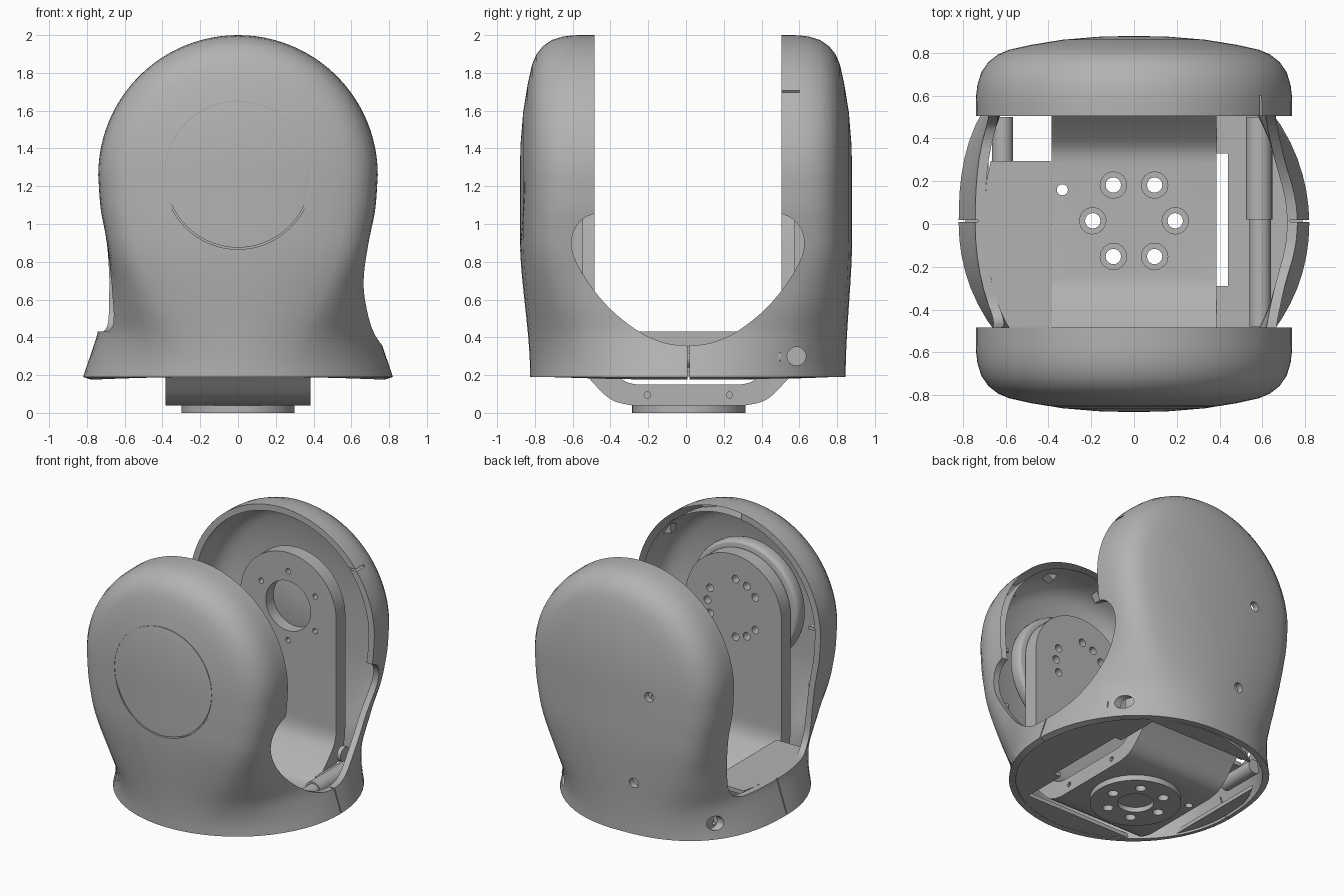
import bpy, bmesh
from math import sin, cos, pi, radians

if "Cube" in bpy.data.objects:
    bpy.data.objects.remove(bpy.data.objects["Cube"])

grey = bpy.data.materials.new("plain_grey")
grey.use_nodes = True
grey.diffuse_color = (0.45, 0.45, 0.45, 1)
grey.node_tree.nodes["Principled BSDF"].inputs["Base Color"].default_value = (0.45, 0.45, 0.45, 1)


def make(name, bm):
    bmesh.ops.recalc_face_normals(bm, faces=bm.faces)
    mesh = bpy.data.meshes.new(name)
    bm.to_mesh(mesh)
    bm.free()
    mesh.materials.append(grey)
    ob = bpy.data.objects.new(name, mesh)
    bpy.context.collection.objects.link(ob)
    return ob


def prism(name, pts, axis, a, b):
    """Extrude a 2D outline along an axis from a to b."""
    place = {"x": lambda p, t: (t, p[0], p[1]),
             "y": lambda p, t: (p[0], t, p[1]),
             "z": lambda p, t: (p[0], p[1], t)}[axis]
    bm = bmesh.new()
    lo = [bm.verts.new(place(p, a)) for p in pts]
    hi = [bm.verts.new(place(p, b)) for p in pts]
    bm.faces.new(lo)
    bm.faces.new(hi)
    for i in range(len(pts)):
        j = (i + 1) % len(pts)
        bm.faces.new((lo[i], lo[j], hi[j], hi[i]))
    return make(name, bm)


def circle(u, v, r, n=24):
    return [(u + r * cos(2 * pi * i / n), v + r * sin(2 * pi * i / n)) for i in range(n)]


def rect(u0, u1, v0, v1):
    return [(u0, v0), (u1, v0), (u1, v1), (u0, v1)]


def curve(pts, n=5):
    """Smooth a run of points with a Catmull-Rom spline."""
    ext = [pts[0]] + pts + [pts[-1]]
    out = []
    for a, b, c, d in zip(ext, ext[1:], ext[2:], ext[3:]):
        for i in range(n):
            t = i / n
            out.append(tuple(q + t * ((r - p) + t * ((2 * p - 5 * q + 4 * r - s) + t * (3 * (q - r) + s - p))) / 2
                             for p, q, r, s in zip(a, b, c, d)))
    return out + [pts[-1]]


def apply(ob, mod):
    bpy.context.view_layer.objects.active = ob
    bpy.ops.object.modifier_apply(modifier=mod.name)


def cut(ob, cutter, op="DIFFERENCE"):
    mod = ob.modifiers.new("cut", "BOOLEAN")
    mod.operation, mod.object, mod.solver = op, cutter, "EXACT"
    apply(ob, mod)
    bpy.data.objects.remove(cutter)


def drill(ob, u, v, r, axis, a, b, n=16):
    cut(ob, prism("drill", circle(u, v, r, n), axis, a, b))


def smooth(ob, angle=30):
    bpy.ops.object.select_all(action="DESELECT")
    ob.select_set(True)
    bpy.context.view_layer.objects.active = ob
    bpy.ops.object.shade_smooth_by_angle(angle=radians(angle))


def lerp(a, b, t):
    return a + (b - a) * t


# Shell: round head on a waist that flares into a round foot, squarer at one back corner
HEAD_Z, HEAD_R, FOOT_Z, FOOT_R = 1.26, 0.74, 0.19, 0.82
depth = [(1, y / 100) for y in range(0, 60, 8)] + [
    (.998, .6), (.99, .65), (.965, .71), (.92, .758), (.86, .793), (.79, .815), (.65, .838),
    (.45, .862), (.22, .876), (0, .88)]
waist = curve([(.19, .80), (.3, .77), (.4, .745), (.55, .715), (.7, .69), (.9, .695), (1.08, .727), (1.26, .74)])


def half_width(z):
    for (z0, w0), (z1, w1) in zip(waist, waist[1:]):
        if z <= z1 + 1e-6:
            return lerp(w0, w1, (z - z0) / (z1 - z0))


def shell_point(row, s, y, face):
    kind, v, side = row
    if kind == "head":
        return s * HEAD_R * cos(v), y, HEAD_Z + s * HEAD_R * sin(v)
    t = y / .88
    f = min(1, max(0, (.95 - v) / (.95 - FOOT_Z)))
    f = f * f * (3 - 2 * f)
    flare = max(.74, FOOT_R - .33 * (v - FOOT_Z))
    power = 2.5 if (face, side) == (1, -1) else 2
    foot_x = flare * max(0, 1 - t ** power) ** (1 / power)
    foot_y = (.835 + .01 * face) * t
    return side * lerp(s * half_width(v), foot_x, f), lerp(y, foot_y, f), v


levels = [lerp(FOOT_Z, HEAD_Z, i / 24) for i in range(24)]
rows = ([("low", z, 1) for z in levels] + [("head", pi * i / 48, 1) for i in range(49)]
        + [("low", z, -1) for z in reversed(levels)])
bm = bmesh.new()
for face in (-1, 1):
    grid = []
    for row in rows:
        pts = [shell_point(row, s, y, face) for s, y in depth]
        grid.append([bm.verts.new((x, face * y, z)) for x, y, z in pts])
    for r0, r1 in zip(grid, grid[1:]):
        for k in range(len(depth) - 1):
            bm.faces.new((r0[k], r0[k + 1], r1[k + 1], r1[k]))
bmesh.ops.remove_doubles(bm, verts=bm.verts, dist=.0005)
bmesh.ops.dissolve_degenerate(bm, edges=bm.edges, dist=.0001)
shell = make("outer_shell", bm)
mod = shell.modifiers.new("wall", "SOLIDIFY")
mod.thickness, mod.offset = .045, -1
apply(shell, mod)

# Open middle: scalloped on the left side, flat-bottomed on the right
arc = [(.495, 2.2)] + curve([(.495, 1.055), (.55, 1.03), (.595, .98), (.615, .91), (.60, .82), (.52, .68),
                             (.4, .54), (.25, .425), (.12, .37), (0, .355)])
scallop = [(.01 + y, z) for y, z in arc] + [(.01 - y, z) for y, z in arc[-2::-1]]
cut(shell, prism("cutter", scallop, "x", -.1, 1.2))
bend = [(.495, 2.2)] + curve([(.495, .64), (.485, .54), (.45, .47), (.38, .435), (.3, .43)])
flat = [(.01 + y, z) for y, z in bend] + [(.01 - y, z) for y, z in reversed(bend)]
cut(shell, prism("cutter", flat, "x", -1.2, 0))

# Round panel line on the front, seams, screw holes and slit
ring = prism("ring", circle(0, HEAD_Z, .394, 72), "y", -.95, -.85)
cut(ring, prism("core", circle(0, HEAD_Z, .385, 72), "y", -1, -.8))
cut(shell, ring)
cut(shell, prism("notch", rect(-.392, -.375, 1.235, 1.285), "y", -.95, -.852))
for side in (-1, 1):
    a, b = sorted((side * .73, side * .9))
    cut(shell, prism("seam", rect(.009, .018, .1, .5), "x", a, b))
    a, b = sorted((side * .45, side * 1))
    drill(shell, .585, .3, .05, "x", a, b)
    a, b = sorted((side * .42, side * .45))
    prism("screw_pocket", circle(.585, .3, .053), "x", a, b)
for x, z in ((-.18, .57), (-.31, 1.23)):
    drill(shell, x, z, .035, "y", .7, 1)
cut(shell, prism("slit", rect(.4, .6, 1.695, 1.708), "x", .5, .7))
smooth(shell)

# Foot floor with the opening for the bracket
floor = prism("foot_floor", circle(0, 0, .79, 64), "z", .192, .22)
cut(floor, prism("opening", rect(-.68, .387, -.62, .65), "z", 0, 1))
cut(floor, prism("opening", rect(.3, .44, -.29, .33), "z", 0, 1))

# Thick U-shaped bracket with rounded arms
MID = .015
outer = [(.665, 1.8)] + curve([(.665, .45), (.655, .36), (.615, .27), (.535, .19), (.45, .1), (.385, .058),
                               (.30, .04)], 3)
inner = curve([(.27, .15), (.32, .16), (.37, .19), (.46, .275), (.53, .355), (.555, .42), (.56, .48)], 3)
inner.append((.56, 1.8))
prof = [(MID + y, z) for y, z in outer] + [(MID - y, z) for y, z in reversed(outer)]
prof += [(MID - y, z) for y, z in reversed(inner)] + [(MID + y, z) for y, z in inner]
bracket = prism("u_bracket", prof, "x", -.45, .45)
arch = [(-.385, -.1), (.385, -.1)] + [(.385 * cos(pi * i / 40), HEAD_Z + .385 * sin(pi * i / 40)) for i in range(41)]
cut(bracket, prism("arch", arch, "y", -1, 1), "INTERSECT")

# Turntable disc under the bracket
disc = prism("base_disc", circle(0, MID, .3, 64), "z", 0, .045)
drill(disc, 0, MID, .12, "z", -.1, .035, 32)
for i in range(6):
    u, v = .193 * cos(i * pi / 3), MID + .193 * sin(i * pi / 3)
    drill(disc, u, v, .036, "z", -.1, .2)
    drill(bracket, u, v, .036, "z", -.1, .3)
    drill(bracket, u, v, .062, "z", .11, .3)
drill(bracket, -.335, .16, .026, "z", -.1, .3)
for y in (-.205, .23):
    for a, b in ((-.5, -.33), (.33, .5)):
        drill(bracket, y, .095, .017, "x", a, b, 12)

# Arm holes: a large bore on the back arm, a bolt ring on each
drill(bracket, 0, HEAD_Z, .18, "y", .4, .8, 40)
for i in range(6):
    a = i * pi / 3 + pi / 6
    drill(bracket, .25 * cos(a), HEAD_Z + .25 * sin(a), .02, "y", .4, .8, 12)
for i in range(3):
    for d in (-.45, 0, .45):
        a = i * 2 * pi / 3 + d
        drill(bracket, .21 * cos(a), HEAD_Z + .21 * sin(a), .028, "y", -.8, -.4, 14)
smooth(bracket)
smooth(disc)

# Drive housings behind the arms
for name, r, a, b in (("front_drive", .43, -.77, -.66), ("front_drive_core", .3, -.85, -.64),
                      ("back_drive", .21, .66, .74)):
    ob = prism(name, circle(0, HEAD_Z, r, 56), "y", a, b)
    mod = ob.modifiers.new("round", "BEVEL")
    mod.width, mod.segments, mod.limit_method = .035, 3, "ANGLE"
    apply(ob, mod)
    smooth(ob)

# Raised cover plate and flange on the right side
prism("cover_plate", [(-.39, -.48), (-.63, -.48), (-.665, -.35), (-.69, -.2), (-.705, 0), (-.69, .2),
                      (-.67, .295), (-.39, .295)], "z", .40, .43)
prism("cover_flange", rect(-.48, .295, .2, .43), "x", -.41, -.39)

# Screw tubes along both sides
for name, x, r, a, b in (("left_tube_back", .585, .062, .02, .5), ("left_tube_front", .59, .05, -.48, .02),
                         ("right_tube_back", -.615, .05, .2, .5)):
    smooth(prism(name, circle(x, .29, r), "y", a, b))

# Ribs and clips inside the shell halves
for side in (-1, 1):
    for z in (.8, 1.22):
        x0, x1 = sorted((side * .55, side * (half_width(z) - .035)))
        prism("side_rib", rect(x0, x1, z, z + .025), "y", -.66, -.62)
for i in range(4):
    a = pi * (.2 + .2 * i)
    p = [(r * cos(a + d), HEAD_Z + r * sin(a + d)) for r, d in ((.71, -.09), (.71, .09), (.65, 0))]
    prism("head_clip", p, "y", -.64, -.58)
